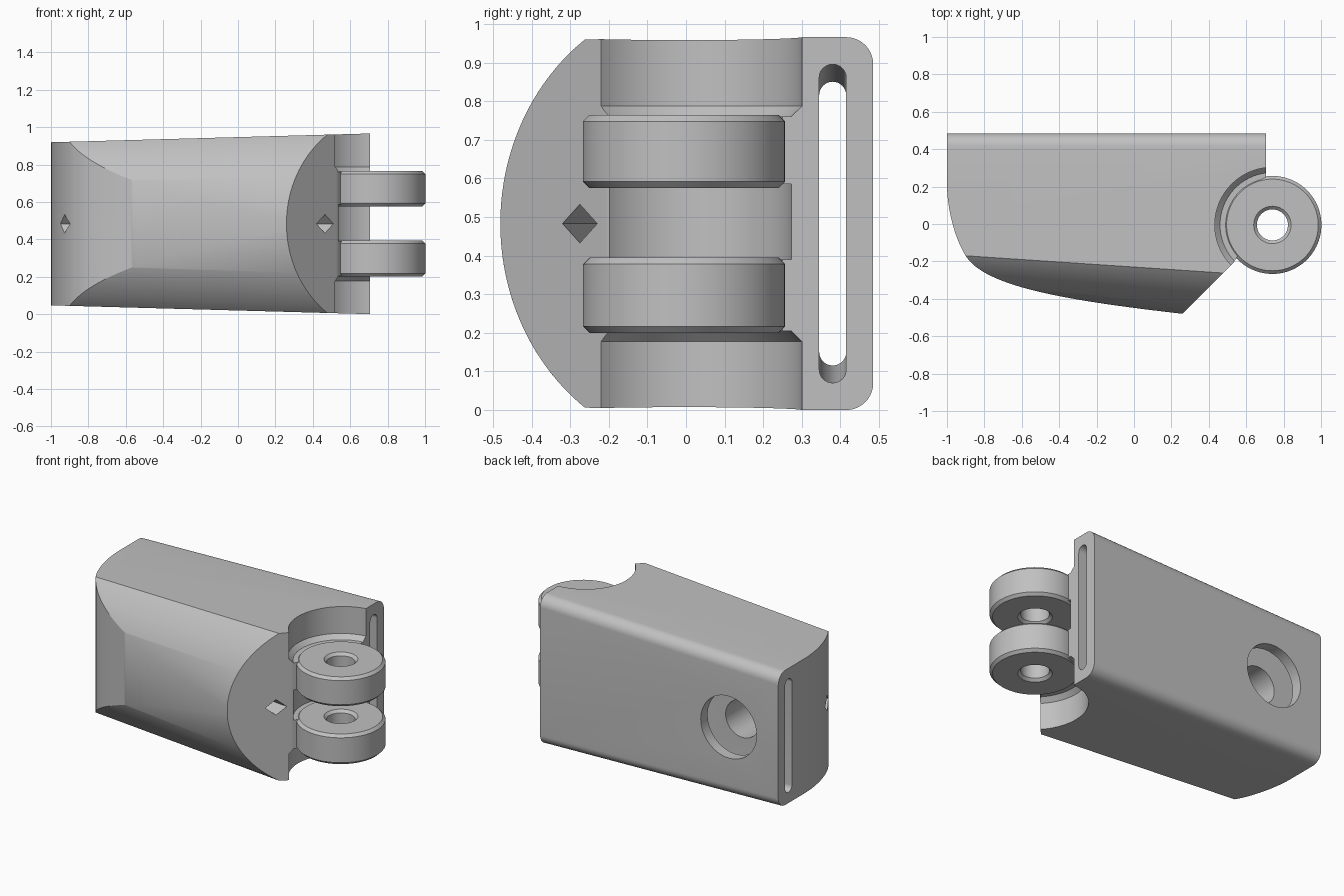
import bpy, bmesh, math
from mathutils import Vector
from mathutils.geometry import interpolate_bezier

cube = bpy.data.objects.get("Cube")
if cube:
    bpy.data.objects.remove(cube, do_unlink=True)

grey = bpy.data.materials.new("light grey plastic")
grey.use_nodes = True
COLOUR = (0.53, 0.53, 0.53, 1)
grey.diffuse_color = COLOUR
grey.node_tree.nodes["Principled BSDF"].inputs["Base Color"].default_value = COLOUR

MID = 0.483              # height of the centre plane
HINGE = (0.74, -0.005)   # hinge axis


def loft(name, rings):
    """Closed solid through rings of equal point count."""
    bm = bmesh.new()
    loops = [[bm.verts.new(p) for p in ring] for ring in rings]
    n = len(loops[0])
    for a, b in zip(loops, loops[1:]):
        for i in range(n):
            j = (i + 1) % n
            bm.faces.new((a[i], a[j], b[j], b[i]))
    bm.faces.new(loops[0])
    bm.faces.new(loops[-1])
    bmesh.ops.recalc_face_normals(bm, faces=bm.faces)
    mesh = bpy.data.meshes.new(name)
    bm.to_mesh(mesh)
    bm.free()
    mesh.materials.append(grey)
    obj = bpy.data.objects.new(name, mesh)
    bpy.context.collection.objects.link(obj)
    return obj


def turned(name, profile, sides=96):
    """Turned solid on the hinge axis from (radius, z) pairs."""
    return loft(name, [[(HINGE[0] + r * math.cos(k * math.tau / sides),
                         HINGE[1] + r * math.sin(k * math.tau / sides), z)
                        for k in range(sides)] for r, z in profile])


def combine(target, tool, operation):
    mod = target.modifiers.new("combine", "BOOLEAN")
    mod.operation = operation
    mod.solver = "EXACT"
    mod.object = tool
    bpy.context.view_layer.objects.active = target
    bpy.ops.object.modifier_apply(modifier=mod.name)
    bpy.data.objects.remove(tool, do_unlink=True)


def arc(cy, cz, r, start, end, n):
    return [(cy + r * math.cos(start + (end - start) * k / n),
             cz + r * math.sin(start + (end - start) * k / n)) for k in range(n + 1)]


# Body: tapering section with a bowed front and rounded back corners
def body_ring(x):
    t = x + 1
    half = 0.436 + 0.0275 * t
    shoulder = -0.163 - 0.067 * t
    sag = shoulder - (-0.35 - 0.104 * t)
    radius = (half ** 2 + sag ** 2) / (2 * sag)
    angle = math.asin(half / radius)
    fillet = 0.07
    back = 0.485 - fillet
    section = arc(shoulder - sag + radius, MID, radius, math.pi - angle, math.pi + angle, 64)
    section += arc(back, MID - half + fillet, fillet, -math.pi / 2, 0, 10)
    section += arc(back, MID + half - fillet, fillet, 0, math.pi / 2, 10)
    return [(x, y, z) for y, z in section]


body = loft("hinge_body", [body_ring(-1.1), body_ring(0.8)])

# Plan outline: curved nose, slanted end and straight back
nose = interpolate_bezier(Vector((-1, 0.2)), Vector((-0.995, 0.05)),
                          Vector((-0.95, -0.09)), Vector((-0.9, -0.17)), 16)
nose += interpolate_bezier(Vector((-0.9, -0.17)), Vector((-0.8, -0.33)),
                           Vector((-0.4, -0.405)), Vector((0.26, -0.48)), 40)[1:]
plan = [tuple(p) for p in nose]
plan += [(0.53, -0.21), (0.6, -0.1), (0.6, 0.2), (0.705, 0.25), (0.705, 0.6), (-1, 0.6)]
combine(body, loft("plan", [[(x, y, z) for x, y in plan] for z in (-0.2, 1.2)]), "INTERSECT")


# Strap slot running the full length
def slot_ring(x):
    reach = 0.3675 + 0.0265 * (x + 1) - 0.035
    section = arc(0.38, MID + reach, 0.035, 0, math.pi, 16)
    section += arc(0.38, MID - reach, 0.035, math.pi, math.tau, 16)
    return [(x, y, z) for y, z in section]


combine(body, loft("slot", [slot_ring(-1.1), slot_ring(0.8)]), "DIFFERENCE")

# Stepped bore in the back
for radius, y_in, y_out in ((0.2, 0.36, 0.6), (0.12, -0.2, 0.37)):
    circle = arc(-0.645, MID, radius, 0, math.tau, 64)[:-1]
    combine(body, loft("bore", [[(x, y, z) for x, z in circle] for y in (y_in, y_out)]),
            "DIFFERENCE")

# Slanting diamond channel from nose to slanted end
rings = []
for x in (-1.2, 0.8):
    y = -0.12 - 0.111 * (x + 0.93)
    rings.append([(x, y - 0.05, MID), (x, y, MID - 0.05),
                  (x, y + 0.05, MID), (x, y, MID + 0.05)])
combine(body, loft("channel", rings), "DIFFERENCE")

# Round clearances above, between and below the knuckles
scoops = (((0.28, 0.76), (0.308, 0.788), (0.308, 1.2)),
          ((0.28, 0.205), (0.308, 0.177), (0.308, -0.2)),
          ((0.28, 0.39), (0.28, 0.585)))
for profile in scoops:
    combine(body, turned("clearance", profile), "DIFFERENCE")

# Two chamfered knuckles
C = 0.017
for low, high in ((0.2, 0.395), (0.575, 0.765)):
    r = 0.262
    combine(body, turned("knuckle", ((r - C, low), (r, low + C), (r, high - C), (r - C, high))),
            "UNION")

# Pin holes with chamfered rims
for low, high in ((0.2, 0.395), (0.575, 0.765)):
    r = 0.083
    combine(body, turned("pin_hole", ((r + 2 * C, low - C), (r, low + C),
                                      (r, high - C), (r + 2 * C, high + C)), 64), "DIFFERENCE")

# Smooth shading with crisp edges
bpy.ops.object.select_all(action="DESELECT")
body.select_set(True)
bpy.context.view_layer.objects.active = body
bpy.ops.object.shade_smooth_by_angle(angle=math.radians(25))
